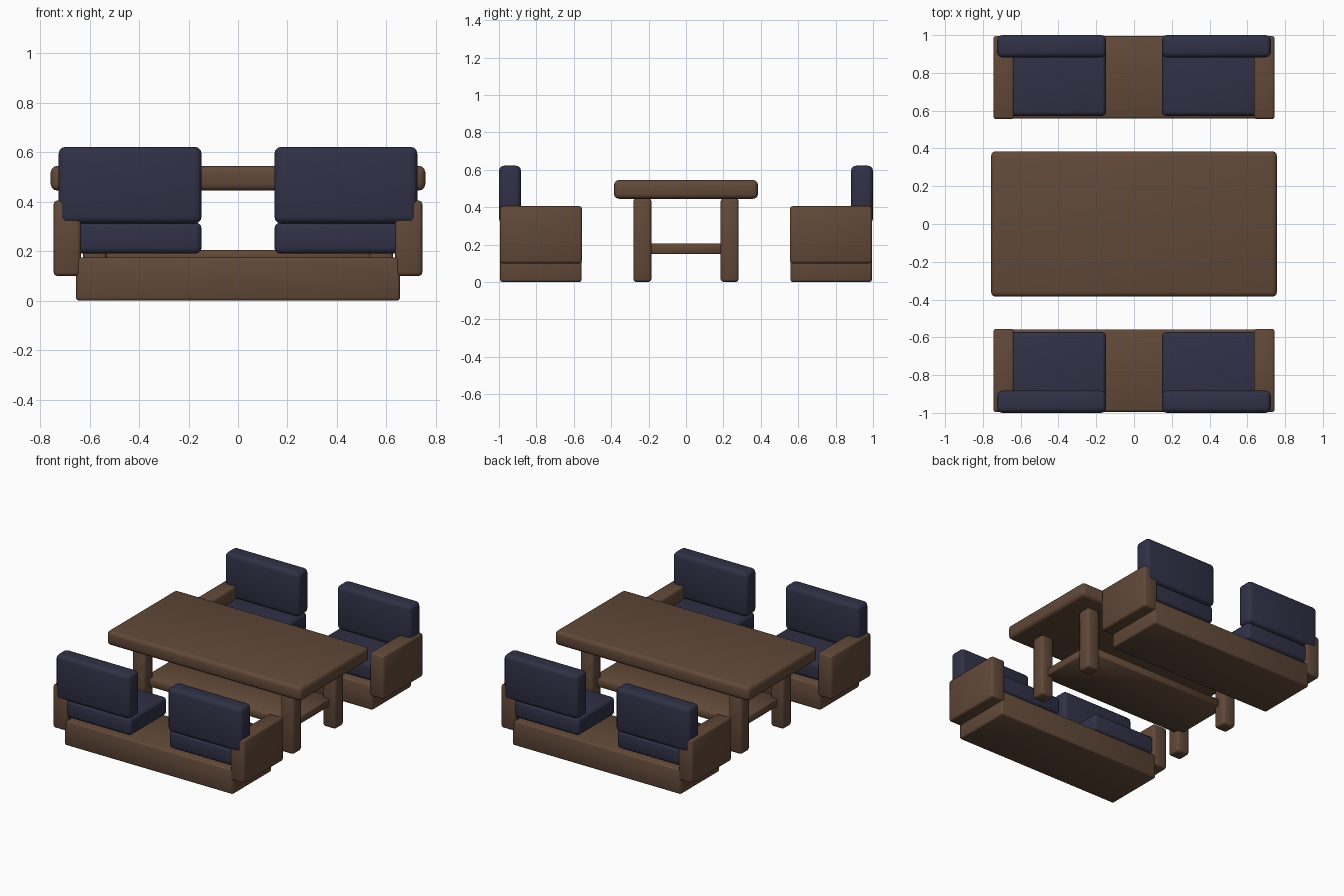
import bpy
import bmesh
import math
from mathutils import Vector

cube = bpy.data.objects.get("Cube")
if cube:
    bpy.data.objects.remove(cube, do_unlink=True)


def make_material(name, color):
    mat = bpy.data.materials.new(name)
    mat.use_nodes = True
    mat.diffuse_color = color
    mat.node_tree.nodes["Principled BSDF"].inputs["Base Color"].default_value = color
    return mat


wood = make_material("brown wood", (0.12, 0.066, 0.040, 1))
fabric = make_material("navy fabric", (0.03, 0.03, 0.062, 1))


def block(name, xs, ys, zs, bevel, mat, segments=2):
    """Box with rounded edges, given by its extent on each axis."""
    low, high = (Vector(c) for c in zip(*(sorted(r) for r in (xs, ys, zs))))
    centre, size = (low + high) / 2, high - low
    bm = bmesh.new()
    bmesh.ops.create_cube(bm, size=1)
    bmesh.ops.scale(bm, vec=size, verts=bm.verts)
    bmesh.ops.bevel(bm, geom=bm.edges[:], offset=bevel, segments=segments,
                    profile=0.5, affect='EDGES', clamp_overlap=True)
    mesh = bpy.data.meshes.new(name)
    bm.to_mesh(mesh)
    bm.free()
    mesh.materials.append(mat)
    obj = bpy.data.objects.new(name, mesh)
    obj.location = centre
    bpy.context.collection.objects.link(obj)
    bpy.ops.object.select_all(action='DESELECT')
    obj.select_set(True)
    bpy.context.view_layer.objects.active = obj
    bpy.ops.object.shade_smooth_by_angle(angle=math.radians(50))
    return obj


def span(sign, a, b):
    return sign * a, sign * b


# Table: top, stretcher shelf and four legs
block("table_top", (-0.757, 0.757), (-0.385, 0.385), (0.445, 0.545), 0.026, wood, 3)
block("table_shelf", (-0.58, 0.58), (-0.225, 0.225), (0.15, 0.205), 0.004, wood, 1)
for sx, side in ((1, "left"), (-1, "right")):
    for sy, end in ((-1, "front"), (1, "back")):
        block(f"table_leg_{end}_{side}", span(sx, 0.53, 0.627),
              span(sy, 0.185, 0.282), (0, 0.448), 0.016, wood)

# Two facing benches, each with two armrests and two padded seats
for sy, end in ((-1, "front"), (1, "back")):
    block(f"{end}_bench_base", (-0.655, 0.655), span(sy, 0.558, 0.994),
          (0, 0.175), 0.012, wood)
    for sx, side in ((1, "left"), (-1, "right")):
        block(f"{end}_bench_armrest_{side}", span(sx, 0.635, 0.745),
              span(sy, 0.555, 0.995), (0.1, 0.405), 0.014, wood)
        block(f"{end}_seat_cushion_{side}", span(sx, 0.147, 0.725),
              span(sy, 0.572, 0.985), (0.19, 0.316), 0.025, fabric, 3)
        block(f"{end}_back_cushion_{side}", span(sx, 0.147, 0.725),
              span(sy, 0.882, 1.0), (0.312, 0.622), 0.028, fabric, 3)
